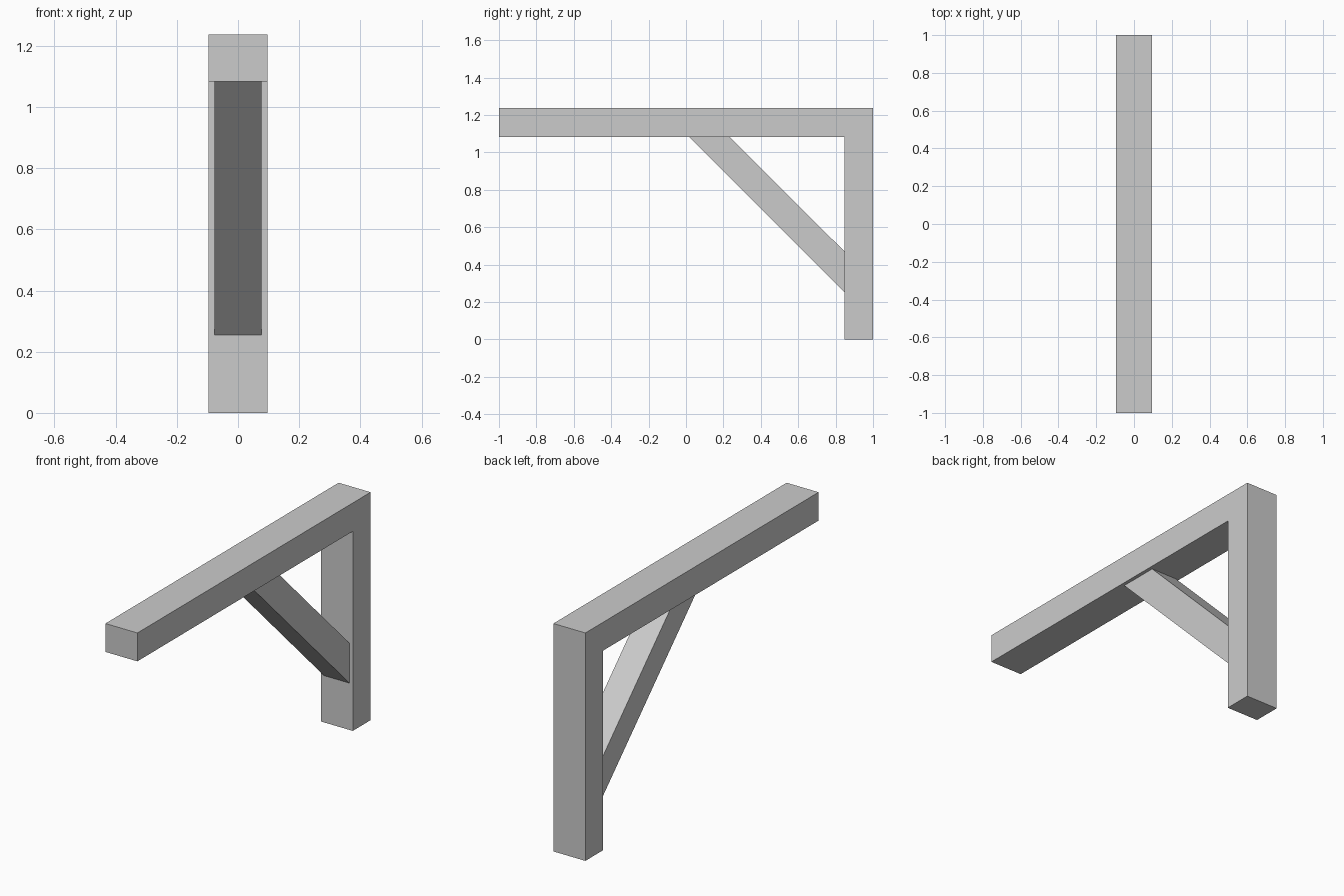
import bpy
import bmesh

cube = bpy.data.objects.get("Cube")
if cube:
    bpy.data.objects.remove(cube, do_unlink=True)

# Single plain grey material
grey = bpy.data.materials.new("plain grey")
grey.use_nodes = True
colour = (0.6, 0.6, 0.6, 1)
grey.diffuse_color = colour
grey.node_tree.nodes["Principled BSDF"].inputs["Base Color"].default_value = colour


def prism(name, profile, half_width):
    """Extrude a side profile of (y, z) points symmetrically across x."""
    bm = bmesh.new()
    side = bm.faces.new([bm.verts.new((-half_width, y, z)) for y, z in profile])
    result = bmesh.ops.extrude_face_region(bm, geom=[side])
    moved = [v for v in result["geom"] if isinstance(v, bmesh.types.BMVert)]
    bmesh.ops.translate(bm, verts=moved, vec=(2 * half_width, 0, 0))
    bmesh.ops.recalc_face_normals(bm, faces=bm.faces)
    mesh = bpy.data.meshes.new(name)
    bm.to_mesh(mesh)
    bm.free()
    mesh.materials.append(grey)
    obj = bpy.data.objects.new(name, mesh)
    bpy.context.collection.objects.link(obj)
    return obj


top = 1.237        # upper face of the beam
under = 1.083      # lower face of the beam
post_front = 0.847

# Post and overhanging beam, joined in one L-shaped frame
prism("post_and_beam", [(1, 0), (1, top), (-1, top), (-1, under),
                        (post_front, under), (post_front, 0)], 0.096)

# Diagonal brace, mitred against beam and post
prism("diagonal_brace", [(0.016, under), (0.234, under),
                         (post_front, 0.471), (post_front, 0.254)], 0.077)
